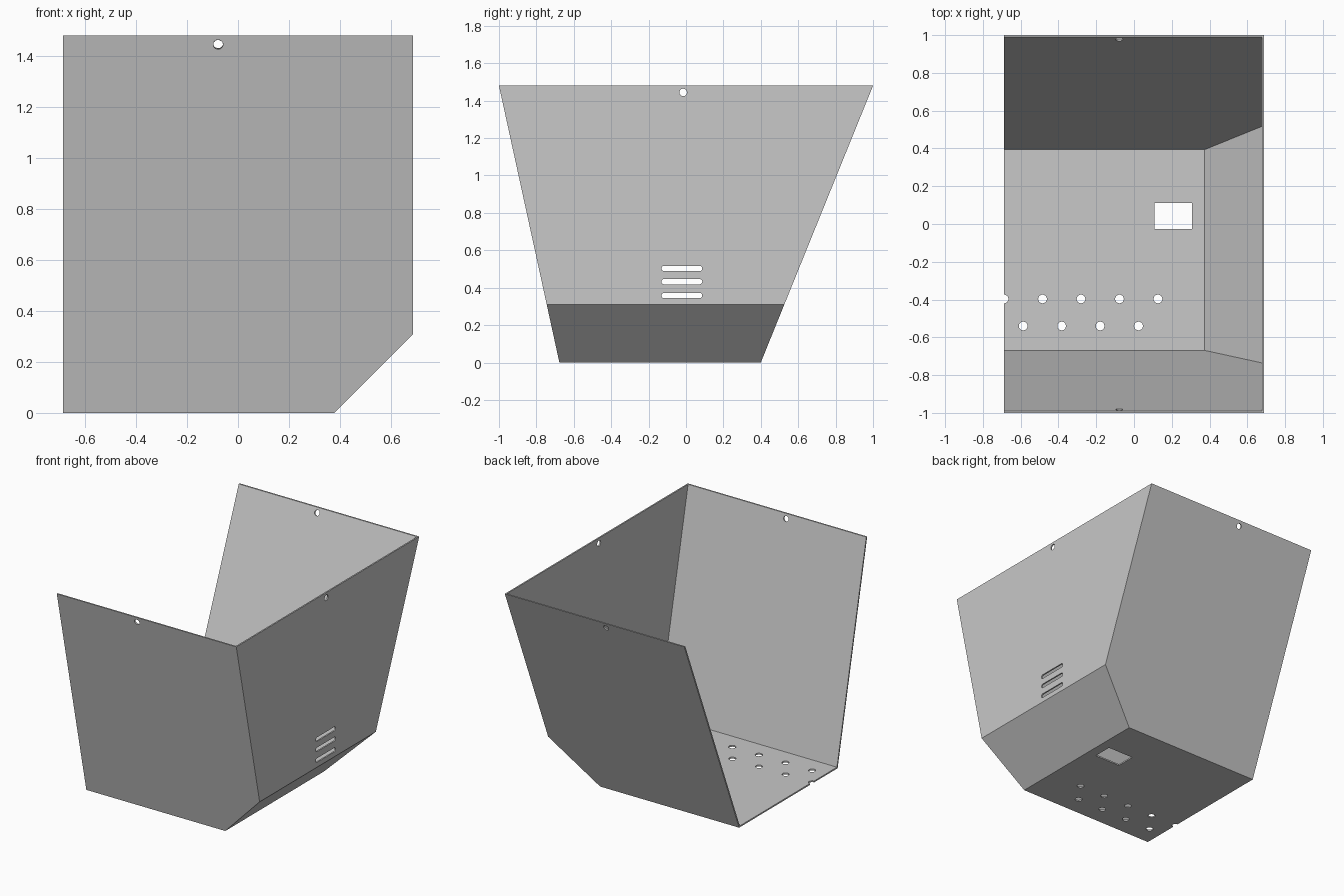
import bpy, bmesh, math
from mathutils import Vector

cube = bpy.data.objects.get("Cube")
if cube:
    bpy.data.objects.remove(cube, do_unlink=True)

SIDE, TOP, CHAMFER, WALL = 0.687, 1.48, 0.31, 0.01
FRONT_FOOT, BACK_FOOT = -0.677, 0.40
front_slope = (1 + FRONT_FOOT) / TOP
back_slope = (1 - BACK_FOOT) / TOP
front_normal = Vector((0, -1, -front_slope)).normalized()
back_normal = Vector((0, 1, -back_slope)).normalized()


def add_hull(bm, points):
    """Add the convex hull of some points to a mesh."""
    part = bmesh.new()
    for p in points:
        part.verts.new(p)
    bmesh.ops.convex_hull(part, input=part.verts)
    bmesh.ops.dissolve_limit(part, angle_limit=0.01, verts=part.verts, edges=part.edges)
    bmesh.ops.recalc_face_normals(part, faces=part.faces)
    mesh = bpy.data.meshes.new("hull")
    part.to_mesh(mesh)
    part.free()
    bm.from_mesh(mesh)
    bpy.data.meshes.remove(mesh)


def make_object(name, bm):
    mesh = bpy.data.meshes.new(name)
    bm.to_mesh(mesh)
    bm.free()
    obj = bpy.data.objects.new(name, mesh)
    bpy.context.collection.objects.link(obj)
    return obj


def body_points(t, overshoot):
    """Tapered body with one chamfered lower edge, inset by t."""
    foot = SIDE - CHAMFER - t * math.sqrt(2) + t
    corner_z = CHAMFER - t + t * math.sqrt(2)
    left, top = -SIDE - overshoot, TOP + overshoot
    outline = [(left, t), (foot, t), (SIDE - t, corner_z), (SIDE - t, top), (left, top)]
    for x, z in outline:
        yield x, FRONT_FOOT - front_slope * z + t * math.hypot(1, front_slope), z
        yield x, BACK_FOOT + back_slope * z - t * math.hypot(1, back_slope), z


def add_hole(bm, center, axis, radius, stretch=0.0):
    """Round hole, or a slot when stretched along y."""
    axis, points = Vector(axis), []
    u = axis.orthogonal().normalized()
    v = axis.cross(u)
    for i in range(24):
        a = math.tau * i / 24
        rim = Vector(center) + radius * (math.cos(a) * u + math.sin(a) * v)
        for depth in (-0.04, 0.04):
            for shift in {-stretch, stretch}:
                points.append(rim + axis * depth + Vector((0, shift, 0)))
    add_hull(bm, points)


# Outer body
bm = bmesh.new()
add_hull(bm, body_points(0, 0))
shell = make_object("open_housing", bm)

# Hollow, open at the top and on one side
bm = bmesh.new()
add_hull(bm, body_points(WALL, 0.1))
cavity = make_object("cavity_cutter", bm)

bm = bmesh.new()
# Two staggered rows of floor holes
for start, y, count in ((-0.688, -0.397, 5), (-0.587, -0.54, 4)):
    for i in range(count):
        add_hole(bm, (start + 0.2037 * i, y, 0), (0, 0, 1), 0.023)
# Rectangular floor opening
add_hull(bm, [(x, y, z) for x in (0.108, 0.308) for y in (-0.026, 0.111) for z in (-0.04, 0.04)])
# Side vent slots
for z in (0.358, 0.432, 0.503):
    add_hole(bm, (SIDE, -0.022, z), (1, 0, 0), 0.014, 0.095)
# Fixing holes under the rim
add_hole(bm, (SIDE, -0.015, 1.444), (1, 0, 0), 0.02)
hole_z = 1.444
add_hole(bm, (-0.078, FRONT_FOOT - front_slope * hole_z, hole_z), front_normal, 0.019)
add_hole(bm, (-0.078, BACK_FOOT + back_slope * hole_z, hole_z), back_normal, 0.019)
holes = make_object("hole_cutter", bm)

# Cut the cavity and holes
bpy.context.view_layer.objects.active = shell
for cutter in (cavity, holes):
    cutter.hide_render = True
    mod = shell.modifiers.new(cutter.name, 'BOOLEAN')
    mod.operation, mod.solver, mod.object = 'DIFFERENCE', 'EXACT', cutter
    bpy.ops.object.modifier_apply(modifier=mod.name)
    bpy.data.objects.remove(cutter, do_unlink=True)

# Plain grey sheet
grey = bpy.data.materials.new("sheet_grey")
grey.use_nodes = True
color = (0.58, 0.58, 0.58, 1)
grey.diffuse_color = color
grey.node_tree.nodes["Principled BSDF"].inputs["Base Color"].default_value = color
shell.data.materials.clear()
shell.data.materials.append(grey)
